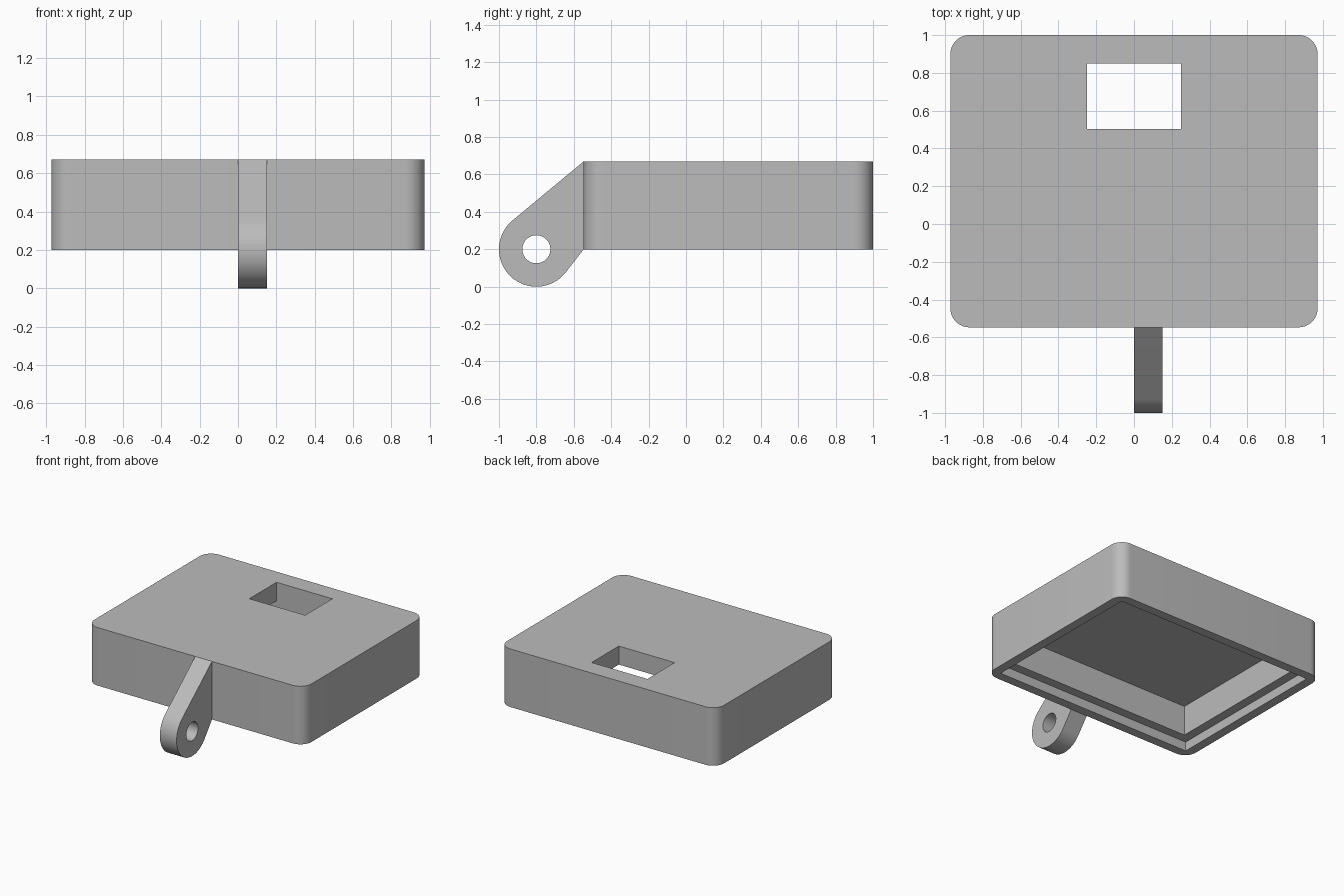
import bpy, bmesh, math
from mathutils import Vector

cube = bpy.data.objects.get("Cube")
if cube:
    bpy.data.objects.remove(cube, do_unlink=True)

grey = bpy.data.materials.new("plain grey")
grey.use_nodes = True
COLOUR = (0.5, 0.5, 0.5, 1)
grey.diffuse_color = COLOUR
grey.node_tree.nodes["Principled BSDF"].inputs["Base Color"].default_value = COLOUR


def prism(name, outline, push):
    """Extrude a closed 3D outline along a vector."""
    bm = bmesh.new()
    face = bm.faces.new([bm.verts.new(p) for p in outline])
    ext = bmesh.ops.extrude_face_region(bm, geom=[face])
    moved = [v for v in ext["geom"] if isinstance(v, bmesh.types.BMVert)]
    bmesh.ops.translate(bm, vec=Vector(push), verts=moved)
    bmesh.ops.recalc_face_normals(bm, faces=bm.faces)
    mesh = bpy.data.meshes.new(name)
    bm.to_mesh(mesh)
    bm.free()
    mesh.materials.append(grey)
    obj = bpy.data.objects.new(name, mesh)
    bpy.context.collection.objects.link(obj)
    return obj


def arc(cx, cy, r, start, end, steps):
    angles = [math.radians(start + (end - start) * i / steps) for i in range(steps + 1)]
    return [(cx + r * math.cos(a), cy + r * math.sin(a)) for a in angles]


def box(name, x, y0, y1, z0, z1):
    return prism(name, [(-x, y0, z0), (x, y0, z0), (x, y1, z0), (-x, y1, z0)], (0, 0, z1 - z0))


def finish(obj, cutters):
    """Cut the openings, drop the cutters and shade smoothly."""
    bpy.ops.object.select_all(action='DESELECT')
    bpy.context.view_layer.objects.active = obj
    obj.select_set(True)
    for cutter in cutters:
        cutter.hide_render = True
        mod = obj.modifiers.new("cut", 'BOOLEAN')
        mod.operation = 'DIFFERENCE'
        mod.solver = 'EXACT'
        mod.object = cutter
        bpy.ops.object.modifier_apply(modifier=mod.name)
        bpy.data.objects.remove(cutter, do_unlink=True)
    bpy.ops.object.shade_smooth_by_angle(angle=math.radians(30))


# Cover: rounded slab, hollow below with a stepped lip, window through the top
HALF, FRONT, BACK, BASE, TOP = 0.972, -0.547, 1.0, 0.2, 0.67
R, LIP, WALL = 0.1, 0.075, 0.15
outline = []
for sx, sy, start in ((1, 1, 0), (-1, 1, 90), (-1, -1, 180), (1, -1, 270)):
    cy = BACK - R if sy > 0 else FRONT + R
    outline += arc(sx * (HALF - R), cy, R, start, start + 90, 12)
cover = prism("cover", [(x, y, BASE) for x, y in outline], (0, 0, TOP - BASE))
finish(cover, [
    box("lip_cutter", HALF - LIP, FRONT + LIP, BACK - LIP, BASE - 0.1, BASE + LIP),
    box("cavity_cutter", HALF - WALL, FRONT + WALL, BACK - WALL, BASE - 0.1, TOP - WALL),
    box("window_cutter", 0.25, 0.502, BACK - WALL, BASE - 0.1, TOP + 0.1),
])

# Hinge lug: round end joined by tangents to the cover's front face
EYE_Y, EYE_Z, EYE_R, THICK = -0.8, 0.2, 0.2, 0.15


def tangent_angle(z, side):
    dy, dz = FRONT - EYE_Y, z - EYE_Z
    return math.degrees(math.atan2(dz, dy) + side * math.acos(EYE_R / math.hypot(dy, dz)))


profile = [(FRONT, BASE), (FRONT, TOP)]
profile += arc(EYE_Y, EYE_Z, EYE_R, tangent_angle(TOP, 1), 360 + tangent_angle(BASE, -1), 40)
lug = prism("hinge_lug", [(0, y, z) for y, z in profile], (THICK, 0, 0))
hole = arc(EYE_Y, EYE_Z, 0.075, 0, 360, 40)[:-1]
finish(lug, [prism("pin_cutter", [(-0.1, y, z) for y, z in hole], (THICK + 0.2, 0, 0))])
